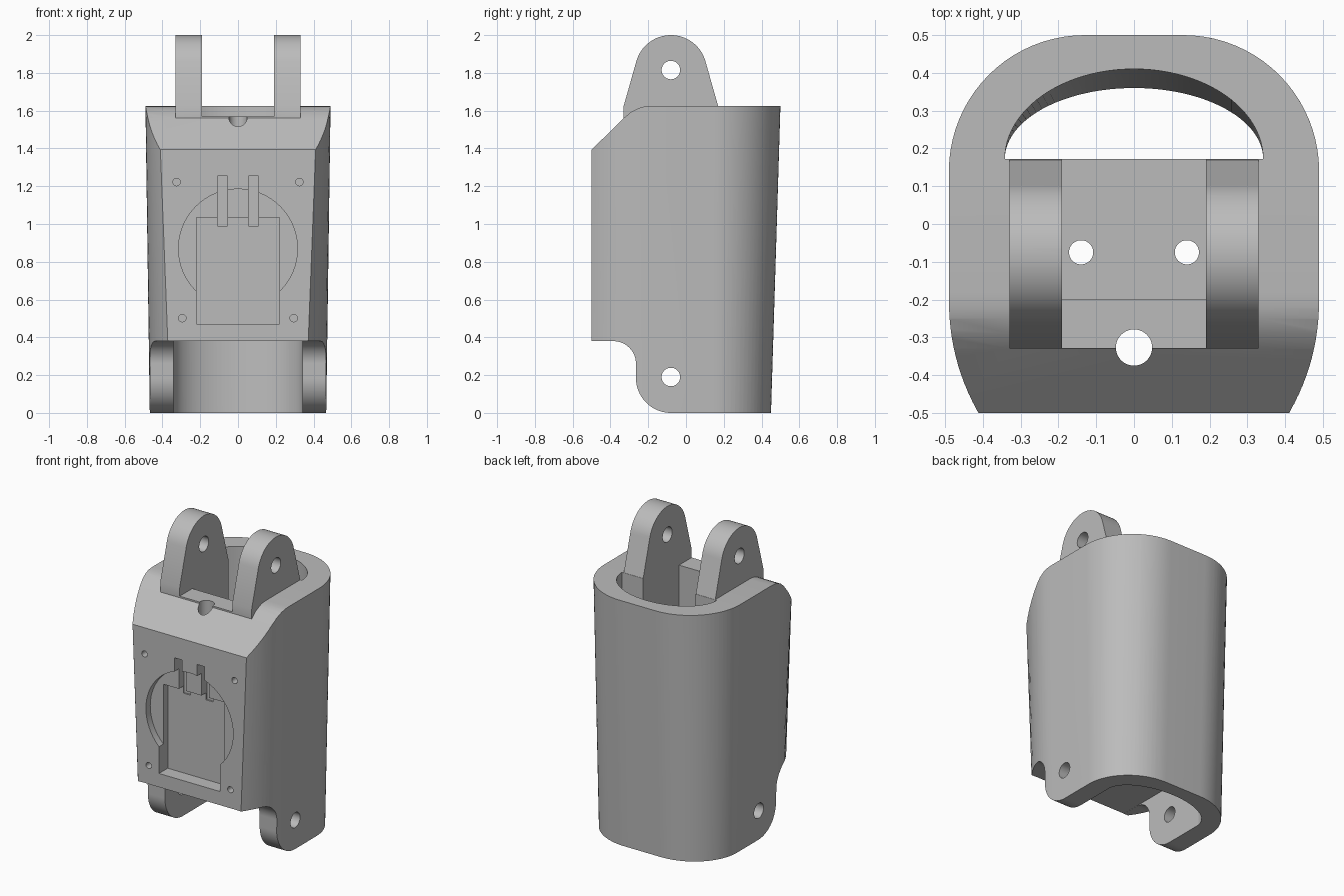
import bpy, bmesh, math

cube = bpy.data.objects.get("Cube")
if cube:
    bpy.data.objects.remove(cube, do_unlink=True)

grey = bpy.data.materials.new("plain grey")
grey.use_nodes = True
grey.diffuse_color = (0.5, 0.5, 0.5, 1)
grey.node_tree.nodes["Principled BSDF"].inputs["Base Color"].default_value = (0.5, 0.5, 0.5, 1)


def loft(name, ring_a, ring_b):
    """Closed solid between two rings of matching points."""
    bm = bmesh.new()
    a = [bm.verts.new(p) for p in ring_a]
    b = [bm.verts.new(p) for p in ring_b]
    bm.faces.new(a)
    bm.faces.new(b)
    n = len(a)
    for i in range(n):
        j = (i + 1) % n
        bm.faces.new((a[i], a[j], b[j], b[i]))
    bmesh.ops.recalc_face_normals(bm, faces=bm.faces)
    mesh = bpy.data.meshes.new(name)
    bm.to_mesh(mesh)
    bm.free()
    mesh.materials.append(grey)
    obj = bpy.data.objects.new(name, mesh)
    bpy.context.collection.objects.link(obj)
    return obj


def prism(name, points, axis, lo, hi):
    """Extrude a 2D outline along one axis."""
    def place(p, d):
        q = list(p)
        q.insert("xyz".index(axis), d)
        return q
    return loft(name, [place(p, lo) for p in points], [place(p, hi) for p in points])


def arc(cx, cy, rx, ry, start, end, n=20):
    angles = [math.radians(start + (end - start) * i / n) for i in range(n + 1)]
    return [(cx + rx * math.cos(t), cy + ry * math.sin(t)) for t in angles]


def circle(cx, cy, r, n=40):
    return arc(cx, cy, r, r, 0, 360, n)[:-1]


def rect(x0, y0, x1, y1):
    return [(x0, y0), (x1, y0), (x1, y1), (x0, y1)]


def combine(target, tool, operation="DIFFERENCE"):
    mod = target.modifiers.new("combine", "BOOLEAN")
    mod.operation = operation
    mod.solver = "EXACT"
    mod.object = tool
    bpy.context.view_layer.objects.active = target
    bpy.ops.object.modifier_apply(modifier=mod.name)
    bpy.data.objects.remove(tool, do_unlink=True)


# Tapered outer shell
def outline(z):
    t = z / 1.625
    w, back, fw = 0.467 + 0.023 * t, 0.45 + 0.05 * t, 0.357 + 0.063 * t
    half = []
    for i in range(13):
        s = i / 12
        half.append(((1 - s) ** 2 * fw + (1 - (1 - s) ** 2) * w,
                     -0.5 * (1 - s) ** 2 - 0.72 * s * (1 - s) - 0.2 * s * s))
    half += arc(0.13, 0.14, w - 0.13, back - 0.14, 0, 90)
    return [(x, y, z) for x, y in half] + [(-x, y, z) for x, y in reversed(half)]


body = loft("segment_body", outline(-0.1), outline(1.7))

# Side silhouette: sloped shoulder, rounded legs
side = [(-0.6, 0.38), (-0.6, 1.295), (-0.33, 1.56), (-0.29, 1.594), (-0.25, 1.614),
        (-0.22, 1.622), (-0.18, 1.625), (0.7, 1.625), (0.7, 0)]
side += arc(-0.08, 0.185, 0.185, 0.185, 270, 180)
side += arc(-0.385, 0.26, 0.12, 0.12, 0, 90)
combine(body, prism("silhouette", side, "x", -0.8, 0.8), "INTERSECT")

# Hinge lugs, made as one block and then split by the slot
tilt = 14.5
lug = [(0.17, 1.5), (0.17, 1.625)]
lug += arc(-0.08, 1.81, 0.19, 0.19, tilt, 180 - tilt, 32)
lug += [(-0.33, 1.625), (-0.33, 1.5)]
combine(body, prism("lugs", lug, "x", -0.33, 0.33), "UNION")
combine(body, prism("slot_front", rect(-0.19, -0.4, 0.19, 0.1), "z", 1.57, 2.2))
combine(body, prism("slot_back", rect(-0.19, -0.2, 0.19, 0.25), "z", 1.3, 2.3))


# Curved cavity behind the core
def cavity(z):
    return [(x, y, z) for x, y in arc(0, 0.172, 0.342, 0.188 + 0.031 * z, 0, 180, 48)]


combine(body, loft("cavity", cavity(-0.1), cavity(1.66)))
# Gap between the lower legs
combine(body, prism("leg_gap", rect(-0.342, -0.7, 0.342, 0.18), "z", -0.2, 0.381))

# Hinge pin holes
for z in (0.19, 1.815):
    combine(body, prism("pin_hole", circle(-0.08, z, 0.049), "x", -0.9, 0.9))

# Vertical cord holes
for x, y, r in ((-0.14, -0.075, 0.032), (0.14, -0.075, 0.032), (0, -0.327, 0.048)):
    combine(body, prism("cord_hole", circle(x, y, r), "z", 0.1, 1.9))

# Front recess, pocket, clip slots and screw holes
combine(body, prism("round_recess", circle(0, 0.87, 0.315, 64), "y", -0.7, -0.455))
combine(body, prism("pocket", rect(-0.22, 0.47, 0.22, 1.035), "y", -0.71, -0.41))
for s in (-1, 1):
    combine(body, prism("clip_slot", rect(s * 0.055, 0.99, s * 0.108, 1.255), "y", -0.72, -0.4))
    for x, z in ((0.325, 1.222), (0.295, 0.502)):
        combine(body, prism("screw_hole", circle(s * x, z, 0.02, 20), "y", -0.73, -0.42))

# Smooth the curved walls, keep edges crisp
bpy.ops.object.select_all(action="DESELECT")
body.select_set(True)
bpy.context.view_layer.objects.active = body
bpy.ops.object.shade_smooth_by_angle(angle=math.radians(25))
